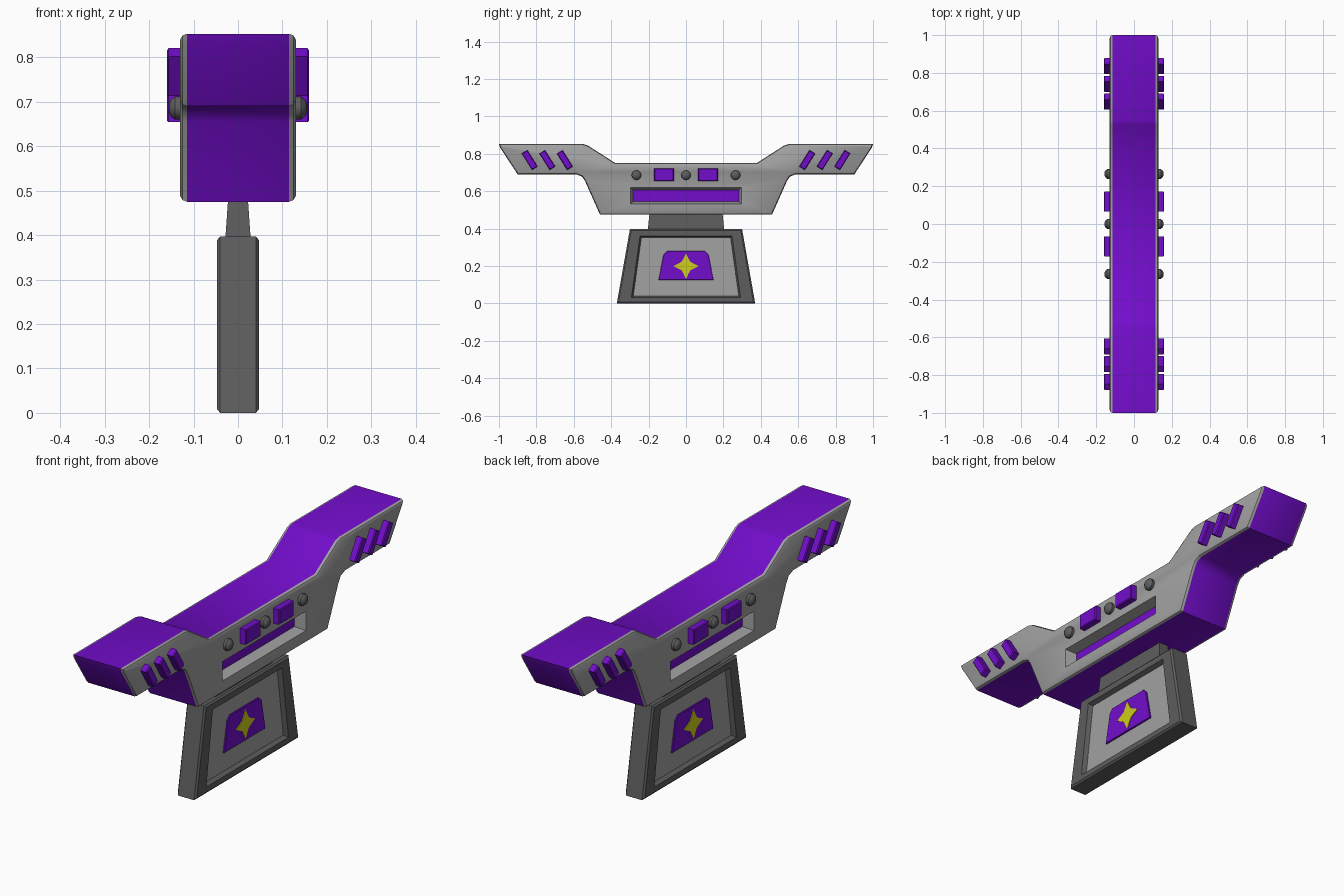
import bpy, bmesh, math
from mathutils import Vector

if "Cube" in bpy.data.objects:
    bpy.data.objects.remove(bpy.data.objects["Cube"])

# ---------- materials ----------
PURPLE, LIGHT, DARK, YELLOW = range(4)
MATS = []
for mat_name, col in (("purple", (0.17, 0.004, 0.60)), ("light grey", (0.36, 0.36, 0.36)),
                      ("dark grey", (0.11, 0.11, 0.11)), ("yellow", (0.62, 0.62, 0.01))):
    m = bpy.data.materials.new(mat_name)
    m.diffuse_color = (*col, 1)
    m.use_nodes = True
    m.node_tree.nodes["Principled BSDF"].inputs["Base Color"].default_value = m.diffuse_color
    MATS.append(m)


def inset(pts, d):
    """Shrink a counter-clockwise outline by d with mitred corners."""
    out = []
    for i, p in enumerate(pts):
        p = Vector(p)
        a = (p - Vector(pts[i - 1])).normalized()
        b = (Vector(pts[(i + 1) % len(pts)]) - p).normalized()
        na, nb = Vector((-a.y, a.x)), Vector((-b.y, b.x))
        out.append(p + (na + nb) * d / (1 + na.dot(nb)))
    return out


def finish(bm, name, smooth=True):
    bmesh.ops.recalc_face_normals(bm, faces=bm.faces)
    me = bpy.data.meshes.new(name)
    bm.to_mesh(me)
    bm.free()
    for m in MATS:
        me.materials.append(m)
    ob = bpy.data.objects.new(name, me)
    bpy.context.collection.objects.link(ob)
    if smooth:
        bpy.ops.object.select_all(action='DESELECT')
        ob.select_set(True)
        bpy.context.view_layer.objects.active = ob
        bpy.ops.object.shade_smooth_by_angle(angle=math.radians(35))
    return ob


def loft(name, rings, bands, cap, smooth=True):
    """Skin (x, yz outline) rings; bands = colour of each band, cap = end colour."""
    bm = bmesh.new()
    loops = [[bm.verts.new((x, p[0], p[1])) for p in pts] for x, pts in rings]
    n = len(loops[0])
    for k, (a, b) in enumerate(zip(loops, loops[1:])):
        for i in range(n):
            j = (i + 1) % n
            bm.faces.new((a[i], a[j], b[j], b[i])).material_index = bands[k]
    for end in (loops[0], loops[-1]):
        bm.faces.new(end).material_index = cap
    return finish(bm, name, smooth)


def both_ends(half):
    """Mirror a list of rings across x = 0."""
    return [(-x, p) for x, p in reversed(half)] + half


def stud(name, pts, side, x0, x1, bevel, colour):
    """Raised block on one side face with a chamfered outer edge."""
    rings = [(side * x0, pts), (side * (x1 - bevel), pts), (side * x1, inset(pts, bevel))]
    return loft(name, rings, [colour, colour], colour, False)


def rect(y, z, w, h, ang=0):
    c, s = math.cos(ang), math.sin(ang)
    return [(y + u * c - v * s, z + u * s + v * c)
            for u, v in ((-w / 2, -h / 2), (w / 2, -h / 2), (w / 2, h / 2), (-w / 2, h / 2))]


def mirror_outline(half):
    """Half outline from bottom to top on +y -> full counter-clockwise outline."""
    return half + [(-y, z) for y, z in reversed(half)]


# ---------- winged body: purple rim, grey rounded side plates ----------
body_pts = mirror_outline([(0.46, 0.475), (0.54, 0.655), (0.555, 0.678), (0.585, 0.69), (0.90, 0.69),
                           (0.993, 0.832), (1.0, 0.853), (0.55, 0.853), (0.525, 0.845), (0.38, 0.752)])
body = loft("winged_body", both_ends([(0.115, body_pts), (0.125, inset(body_pts, 0.004)),
                                      (0.13, inset(body_pts, 0.013))]),
            [LIGHT, LIGHT, PURPLE, LIGHT, LIGHT], LIGHT)

# display slots cut into both sides, purple floor
for side in (-1, 1):
    cutter = loft("slot_cutter", [(side * 0.083, rect(0, 0.576, 0.565, 0.064)),
                                  (side * 0.14, rect(0, 0.576, 0.60, 0.092))], [LIGHT], PURPLE, False)
    mod = body.modifiers.new("slot", 'BOOLEAN')
    mod.operation, mod.solver, mod.object = 'DIFFERENCE', 'EXACT', cutter
    bpy.ops.object.select_all(action='DESELECT')
    body.select_set(True)
    bpy.context.view_layer.objects.active = body
    bpy.ops.object.modifier_apply(modifier="slot")
    bpy.data.objects.remove(cutter)

# ---------- neck ----------
bm = bmesh.new()
bmesh.ops.create_cube(bm, size=2)
for v in bm.verts:
    top = v.co.z > 0
    v.co = (v.co.x * (0.022 if top else 0.029), v.co.y * (0.195 if top else 0.205), 0.485 if top else 0.385)
for f in bm.faces:
    f.material_index = DARK
finish(bm, "neck", False)

# ---------- lower panel: dark frame with recessed light faces ----------
frame = mirror_outline([(0.37, 0.0), (0.30, 0.397)])
opening = mirror_outline([(0.292, 0.032), (0.246, 0.362)])
loft("lower_panel", both_ends([(0.040, frame), (0.047, inset(frame, 0.008)), (0.047, opening),
                               (0.028, inset(opening, 0.009))][:]),
     [DARK] * 7, LIGHT, False)

# ---------- details on both sides ----------
badge = mirror_outline([(0.147, 0.125), (0.120, 0.262), (0.102, 0.28)])
star = [(r * math.cos(i * math.pi / 8), 0.2 + r * math.sin(i * math.pi / 8))
        for i, r in enumerate([0.068, 0.04, 0.033, 0.04] * 4)]
for side in (-1, 1):
    tag = "right" if side > 0 else "left"
    stud("panel_plate_" + tag, badge, side, 0.026, 0.035, 0.002, PURPLE)
    loft("four_point_accent_" + tag, [(side * 0.033, star), (side * 0.038, star)], [YELLOW], YELLOW, False)
    # round knobs
    for y in (-0.265, 0, 0.265):
        knob = [(y + 0.026 * math.cos(i * math.pi / 6), 0.686 + 0.026 * math.sin(i * math.pi / 6))
                for i in range(12)]
        loft("knob_" + tag, [(side * 0.12, knob), (side * 0.142, knob), (side * 0.15, inset(knob, 0.006)),
                             (side * 0.155, inset(knob, 0.014))], [DARK] * 3, DARK)
    for end in (-1, 1):
        # square buttons
        stud("button_" + tag, rect(end * 0.118, 0.688, 0.106, 0.068), side, 0.12, 0.16, 0.004, PURPLE)
        # slanted wing bars
        for y in (0.648, 0.742, 0.836):
            stud("wing_bar_" + tag, rect(end * y, 0.767, 0.036, 0.104, -end * math.radians(32)),
                 side, 0.12, 0.16, 0.004, PURPLE)
